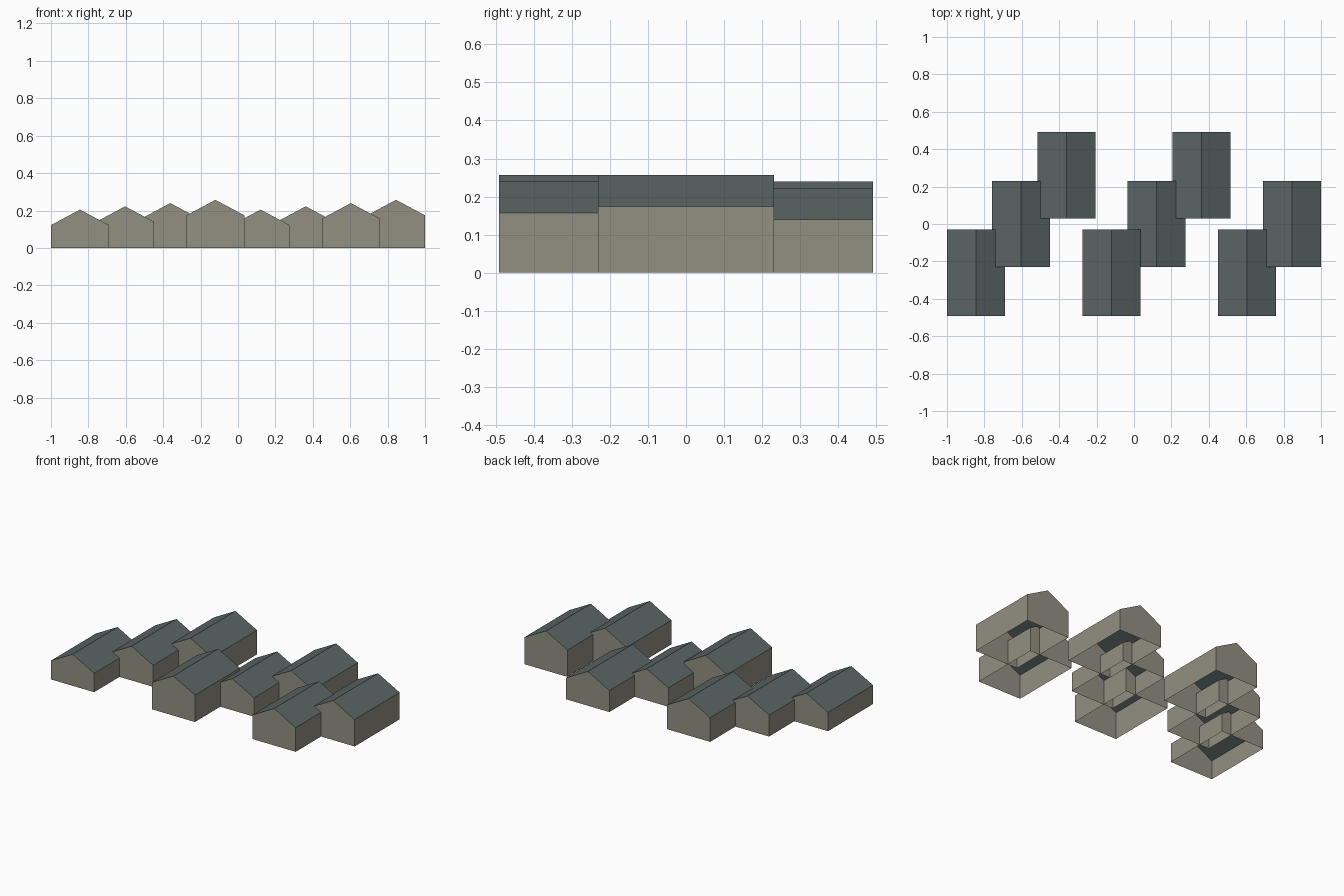
import bpy
import bmesh

cube = bpy.data.objects.get("Cube")
if cube:
    bpy.data.objects.remove(cube, do_unlink=True)

HALF_WIDTH, HALF_LENGTH = 0.155, 0.231
ROOF_RISE = 0.083
SPACING = 0.2414


def make_material(name, color):
    mat = bpy.data.materials.new(name)
    mat.use_nodes = True
    mat.diffuse_color = color
    mat.node_tree.nodes["Principled BSDF"].inputs["Base Color"].default_value = color
    return mat


wall_mat = make_material("taupe wall", (0.29, 0.28, 0.225, 1))
roof_mat = make_material("slate roof", (0.105, 0.13, 0.13, 1))


def make_house(name, x, y, eave):
    """Gabled shell, open underneath: walls and gables, then a two-slope roof."""
    profile = [(-HALF_WIDTH, 0), (-HALF_WIDTH, eave), (0, eave + ROOF_RISE),
               (HALF_WIDTH, eave), (HALF_WIDTH, 0)]
    bm = bmesh.new()
    front = [bm.verts.new((px, -HALF_LENGTH, pz)) for px, pz in profile]
    back = [bm.verts.new((px, HALF_LENGTH, pz)) for px, pz in profile]

    # Gable ends
    bm.faces.new(front)
    bm.faces.new(back)

    # Side walls and roof slopes follow the profile
    for i in range(len(profile) - 1):
        bm.faces.new((front[i], front[i + 1], back[i + 1], back[i]))
    bmesh.ops.recalc_face_normals(bm, faces=bm.faces)

    # Upward-facing slopes are roof, upright faces are wall
    for face in bm.faces:
        if face.normal.z < -0.1:
            face.normal_flip()
        face.material_index = 1 if face.normal.z > 0.1 else 0

    mesh = bpy.data.meshes.new(name)
    bm.to_mesh(mesh)
    bm.free()
    mesh.materials.append(wall_mat)
    mesh.materials.append(roof_mat)
    house = bpy.data.objects.new(name, mesh)
    house.location = (x, y, 0)
    bpy.context.collection.objects.link(house)


# Eight houses stepping back in threes, with heights cycling in fours
for n in range(8):
    make_house(f"house_{n + 1}",
               (n - 3.5) * SPACING,
               (n % 3 - 1) * 0.26,
               0.122 + (n % 4) * 0.0174)
